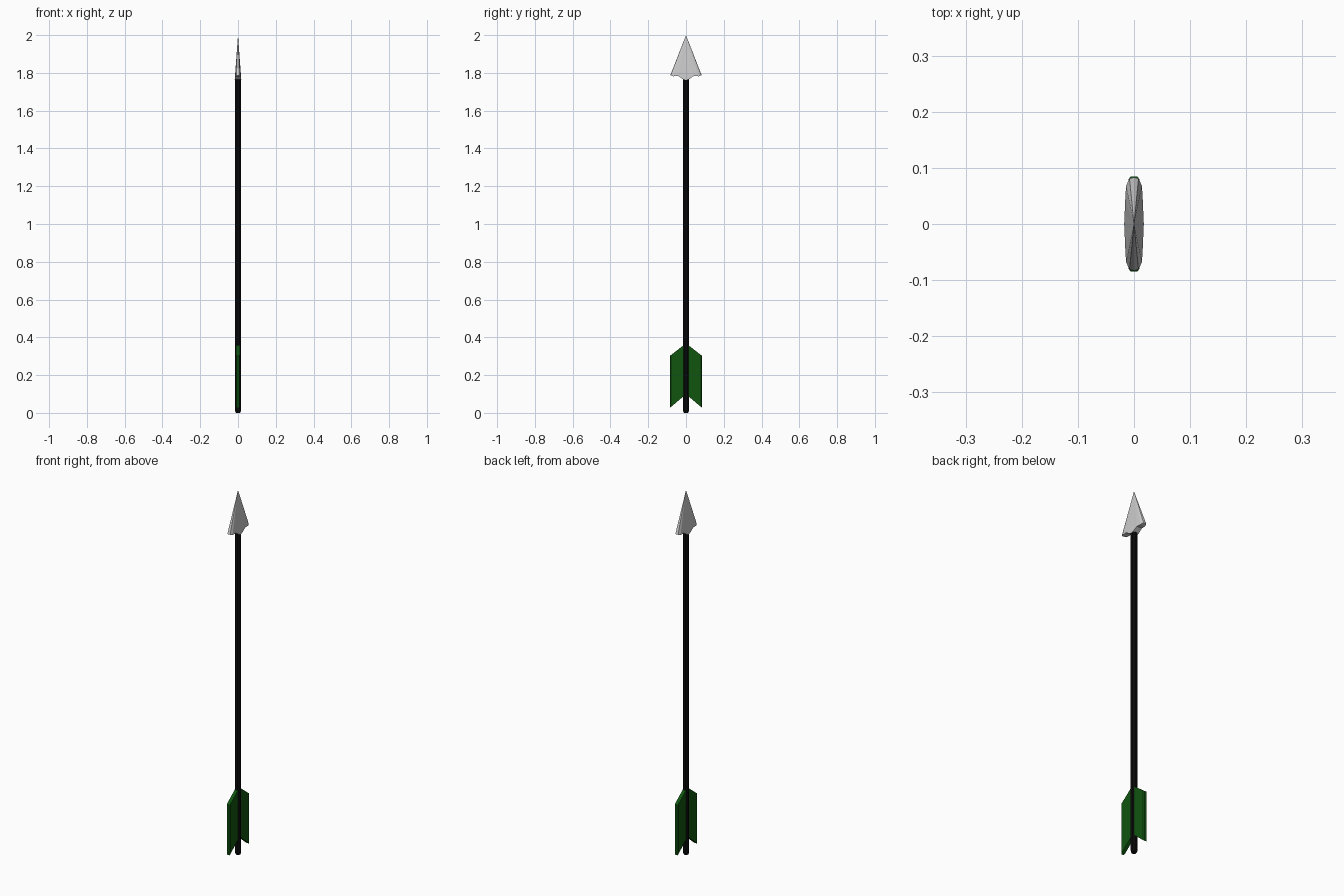
import bpy, bmesh, math

if "Cube" in bpy.data.objects:
    bpy.data.objects.remove(bpy.data.objects["Cube"])


def material(name, rgb):
    m = bpy.data.materials.new(name)
    m.diffuse_color = (*rgb, 1)
    m.use_nodes = True
    m.node_tree.nodes["Principled BSDF"].inputs["Base Color"].default_value = m.diffuse_color
    return m


black = material("black", (0.003, 0.003, 0.003))
green = material("dark green", (0.005, 0.09, 0.005))
steel = material("light steel", (0.6, 0.6, 0.6))


def make_object(name, bm, mat):
    bmesh.ops.recalc_face_normals(bm, faces=bm.faces)
    me = bpy.data.meshes.new(name)
    bm.to_mesh(me)
    bm.free()
    me.materials.append(mat)
    ob = bpy.data.objects.new(name, me)
    bpy.context.collection.objects.link(ob)
    return ob


# Shaft: octagonal rod with a slightly tapered nock end
bm = bmesh.new()
rings = []
for r, z in ((0.012, 0), (0.0165, 0.01), (0.0165, 1.785)):
    rings.append([bm.verts.new((r * math.cos((i + 0.5) * math.pi / 4),
                                r * math.sin((i + 0.5) * math.pi / 4), z)) for i in range(8)])
for a, b in zip(rings, rings[1:]):
    for i in range(8):
        j = (i + 1) % 8
        bm.faces.new((a[i], a[j], b[j], b[i]))
bm.faces.new(rings[0])
bm.faces.new(rings[-1])
make_object("shaft", bm, black)

# Arrowhead: flattened faceted cone with a scalloped base
half = [(0.0175, 0, 1.762), (0.0168, 0.016, 1.766), (0.0158, 0.04, 1.783),
        (0.0142, 0.068, 1.782), (0.008, 0.081, 1.787)]
quarter = half + [(0, 0.083, 1.787)]
ring = quarter + [(-x, y, z) for x, y, z in reversed(half)]
ring += [(x, -y, z) for x, y, z in reversed(ring[1:-1])]
bm = bmesh.new()
tip = bm.verts.new((0, 0, 2))
base = [bm.verts.new(p) for p in ring]
n = len(base)
for i in range(n):
    bm.faces.new((base[i], base[(i + 1) % n], tip))
# close the underside with strips running across the thickness
left, right = {}, {}
for v in base:
    if v.co.x >= -1e-6:
        right[round(v.co.y, 4)] = v
    if v.co.x <= 1e-6:
        left[round(v.co.y, 4)] = v
ys = sorted(right)
for a, b in zip(ys, ys[1:]):
    vs = list(dict.fromkeys((right[a], right[b], left[b], left[a])))
    bm.faces.new(vs)
make_object("arrowhead", bm, steel)

# Feathers: two slanted vanes with a chamfered outer edge
section_edge = ((0.0095, 0.076), (0.0085, 0.084))


def feather(name, side):
    bm = bmesh.new()
    cols = []
    for y, t, lo, hi in ((0.008, 0.0095, 0.092, 0.362), (0.080, 0.0095, 0.031, 0.306),
                         (0.085, 0.006, 0.027, 0.302)):
        cols.append([bm.verts.new((x, side * y, z))
                     for x, z in ((-t, lo), (t, lo), (t, hi), (-t, hi))])
    for a, b in zip(cols, cols[1:]):
        for i in range(4):
            j = (i + 1) % 4
            bm.faces.new((a[i], a[j], b[j], b[i]))
    bm.faces.new(cols[0])
    bm.faces.new(cols[-1])
    make_object(name, bm, green)


feather("feather_right", 1)
feather("feather_left", -1)
